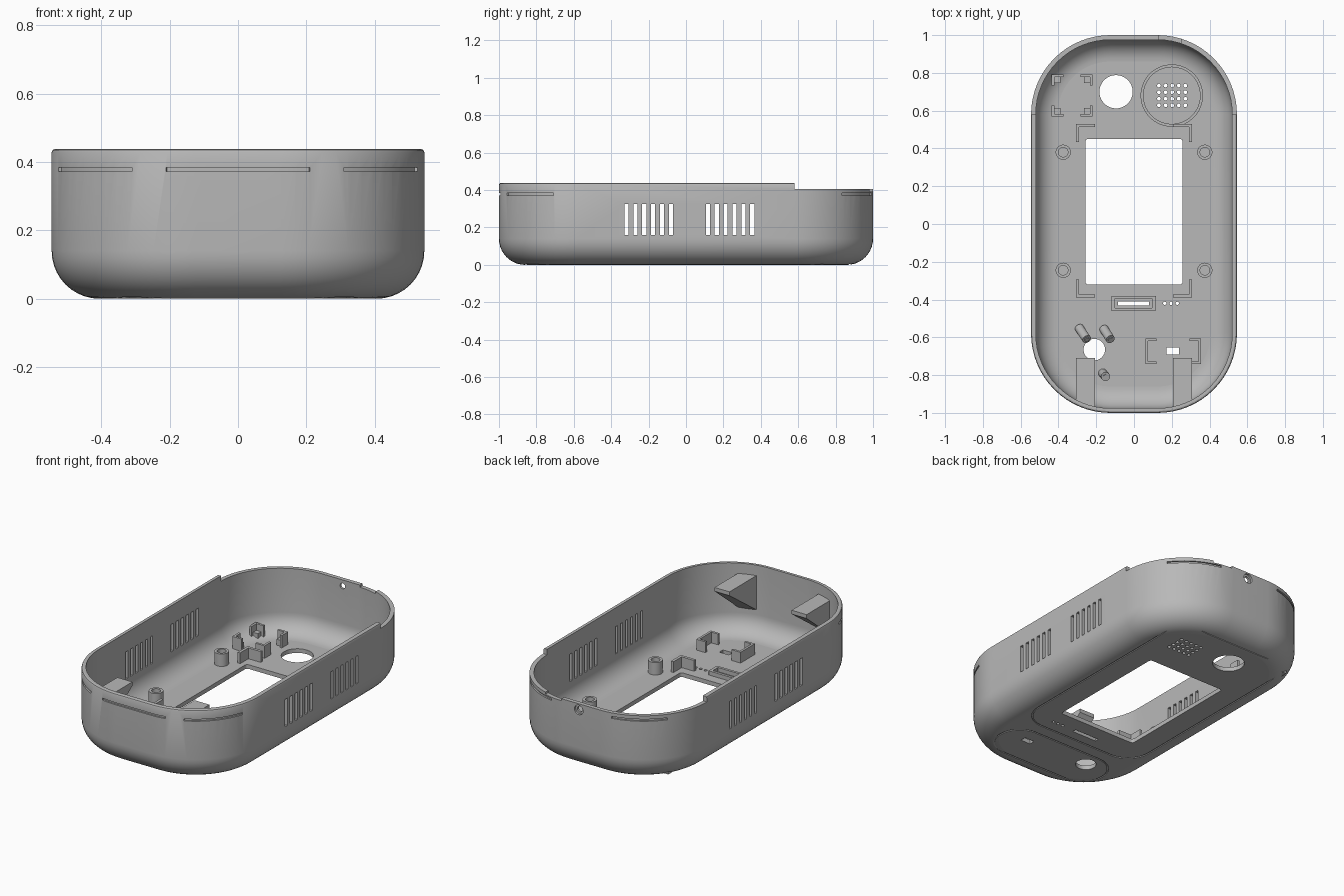
import bpy, bmesh
from math import sin, cos, pi, sqrt
from mathutils import Vector, Matrix

cube = bpy.data.objects.get("Cube")
if cube:
    bpy.data.objects.remove(cube, do_unlink=True)

grey = bpy.data.materials.new("matte_grey")
grey.use_nodes = True
grey.diffuse_color = (0.48, 0.48, 0.48, 1)
grey.node_tree.nodes["Principled BSDF"].inputs["Base Color"].default_value = (0.48, 0.48, 0.48, 1)

# Main dimensions
HX, HY, R, WALL, TOP, FILLET = 0.545, 1.0, 0.42, 0.025, 0.438, 0.14
FLOOR = 0.02


def finish(bm, name):
    bmesh.ops.recalc_face_normals(bm, faces=bm.faces)
    mesh = bpy.data.meshes.new(name)
    bm.to_mesh(mesh)
    bm.free()
    mesh.materials.append(grey)
    ob = bpy.data.objects.new(name, mesh)
    bpy.context.collection.objects.link(ob)
    return ob


def smooth(ob):
    bpy.ops.object.select_all(action='DESELECT')
    ob.select_set(True)
    bpy.context.view_layer.objects.active = ob
    bpy.ops.object.shade_smooth_by_angle(angle=0.6)
    for p in ob.data.polygons:
        if abs(p.normal.z) > 0.999:
            p.use_smooth = False


def loop(hx, hy, r, z, cy=0, cx=0, n=16):
    """Rounded rectangle outline."""
    pts = []
    for q, (sx, sy) in enumerate([(1, 1), (-1, 1), (-1, -1), (1, -1)]):
        for i in range(n + 1):
            a = (q + i / n) * pi / 2
            pts.append((cx + sx * (hx - r) + r * cos(a), cy + sy * (hy - r) + r * sin(a), z))
    return pts


def loft(bm, loops, cyclic=False):
    rings = [[bm.verts.new(p) for p in l] for l in loops]
    pairs = list(zip(rings, rings[1:])) + ([(rings[-1], rings[0])] if cyclic else [])
    for a, b in pairs:
        for i in range(len(a)):
            j = (i + 1) % len(a)
            bm.faces.new((a[i], a[j], b[j], b[i]))
    if not cyclic:
        bm.faces.new(rings[0])
        bm.faces.new(rings[-1])


def box(bm, x0, x1, y0, y1, z0, z1):
    m = Matrix.Translation(((x0 + x1) / 2, (y0 + y1) / 2, (z0 + z1) / 2))
    m = m @ Matrix.Diagonal((abs(x1 - x0), abs(y1 - y0), abs(z1 - z0), 1))
    bmesh.ops.create_cube(bm, size=1, matrix=m)


def rod(bm, a, b, r, seg=24):
    a, b = Vector(a), Vector(b)
    d = b - a
    m = Matrix.Translation((a + b) / 2) @ d.to_track_quat('Z', 'Y').to_matrix().to_4x4()
    bmesh.ops.create_cone(bm, cap_ends=True, segments=seg, radius1=r, radius2=r,
                          depth=d.length, matrix=m)


def tube(bm, x, y, ro, ri, z0, z1, n=10):
    loft(bm, [loop(r, r, r, z, y, x, n) for r, z in
              [(ro, z0), (ro, z1), (ri, z1), (ri, z0)]], True)


def clean(bm):
    bmesh.ops.remove_doubles(bm, verts=bm.verts, dist=1e-5)


def cut(ob, bm):
    clean(bm)
    tool = finish(bm, "cutter")
    tool.hide_render = True
    mod = ob.modifiers.new("cut", 'BOOLEAN')
    mod.operation, mod.solver, mod.object = 'DIFFERENCE', 'EXACT', tool
    bpy.context.view_layer.objects.active = ob
    bpy.ops.object.modifier_apply(modifier=mod.name)
    bpy.data.objects.remove(tool, do_unlink=True)


def rim_point(x, d):
    """Point on the end wall outline at x, offset outward by d."""
    cx = max(-(HX - R), min(HX - R, x))
    s = (x - cx) / R
    return cx + s * (R + d), HY - R + sqrt(1 - s * s) * (R + d)


def end_groove(bm, x0, x1, side):
    n, rings = 20, []
    for i in range(n + 1):
        x = x0 + (x1 - x0) * i / n
        (ax, ay), (bx, by) = rim_point(x, -0.01), rim_point(x, 0.03)
        rings.append([(ax, side * ay, 0.372), (bx, side * by, 0.372),
                      (bx, side * by, 0.384), (ax, side * ay, 0.384)])
    loft(bm, rings)


# Shell: one wall profile swept round the outline, filleted at the bottom
steps = [i / 10 * pi / 2 for i in range(11)]
profile = [(FILLET - FILLET * sin(a), FILLET - FILLET * cos(a)) for a in steps]
profile += [(0, TOP - 0.01), (0.003, TOP - 0.003), (0.01, TOP), (WALL, TOP)]
ri = FILLET - WALL
profile += [(FILLET - ri * sin(a), FILLET - ri * cos(a)) for a in reversed(steps)]
bm = bmesh.new()
loft(bm, [loop(HX - i, HY - i, R - i, z) for i, z in profile])
clean(bm)
shell = finish(bm, "shell")

# Lowered rear rim, side vents, end grooves and floor openings
bm = bmesh.new()
box(bm, -1, 1, 0.58, 1.2, 0.405, 0.6)
for start in (-0.318, 0.117):
    for i in range(6):
        y = start + i * 0.0475
        box(bm, -0.7, 0.7, y - 0.011, y + 0.011, 0.16, 0.325)
for a, b in [(0.31, 0.525), (-0.21, 0.21), (-0.525, -0.31)]:
    end_groove(bm, a, b, -1)
for a, b in [(0.2, 0.46), (-0.46, -0.2)]:
    end_groove(bm, a, b, 1)
loft(bm, [loop(0.258, 0.385, 0.015, z, 0.065, 0, 4) for z in (-0.1, 0.1)])
rod(bm, (-0.095, 0.7, -0.1), (-0.095, 0.7, 0.1), 0.088, 48)
rod(bm, (-0.21, -0.665, -0.1), (-0.21, -0.665, 0.1), 0.057, 32)
for i in range(5):
    for j in range(4):
        x, y = 0.132 + i * 0.035, 0.628 + j * 0.035
        rod(bm, (x, y, -0.1), (x, y, 0.1), 0.01, 12)
for x in (0.163, 0.196, 0.229):
    rod(bm, (x, -0.42, -0.1), (x, -0.42, 0.1), 0.009, 12)
box(bm, -0.085, 0.08, -0.432, -0.409, -0.1, 0.1)
box(bm, 0.173, 0.237, -0.69, -0.655, -0.1, 0.1)
cut(shell, bm)

# Fine outline grooves on the underside
bm = bmesh.new()
for hx, hy, r, cy in [(0.4, 0.69, 0.15, 0.19), (0.37, 0.145, 0.14, -0.715)]:
    loft(bm, [loop(hx - i, hy - i, r - i, z, cy) for i, z in
              [(0, -0.02), (0, 0.005), (0.008, 0.005), (0.008, -0.02)]], True)
cut(shell, bm)

# Counterbored hole and small rim notch in the rear wall
for y0, r in [(0.9, 0.017), (0.988, 0.029)]:
    bm = bmesh.new()
    rod(bm, (0.015, y0, 0.368), (0.015, 1.1, 0.368), r)
    cut(shell, bm)
bm = bmesh.new()
box(bm, 0.13, 0.25, 0.9, 1.1, 0.392, 0.6)
cut(shell, bm)
smooth(shell)

# Screw bosses
for y, end in [(0.38, "rear"), (-0.245, "front")]:
    for x, side in [(0.375, "left"), (-0.375, "right")]:
        bm = bmesh.new()
        tube(bm, x, y, 0.04, 0.025, FLOOR, 0.1)
        rod(bm, (x, y, FLOOR), (x, y, 0.04), 0.03)
        smooth(finish(bm, f"{end}_{side}_screw_boss"))

# Speaker ring
bm = bmesh.new()
tube(bm, 0.2, 0.68, 0.165, 0.15, FLOOR, 0.045, 16)
smooth(finish(bm, "speaker_ring"))


def corner(bm, x, y, sx, sy, lx, ly, t, h):
    box(bm, x, x + sx * lx, y, y + sy * t, FLOOR, h)
    box(bm, x, x + sx * t, y + sy * t, y + sy * ly, FLOOR, h)


# Window corner brackets, sensor corner brackets with small shelves
screen, sensor = bmesh.new(), bmesh.new()
for sx in (-1, 1):
    for sy in (-1, 1):
        corner(screen, -sx * 0.307, 0.07 - sy * 0.46, sx, sy, 0.1, 0.095, 0.017, 0.09)
        x, y = -0.328 - sx * 0.108, 0.68 - sy * 0.112
        corner(sensor, x, y, sx, sy, 0.062, 0.06, 0.014, 0.1)
        box(sensor, x + sx * 0.014, x + sx * 0.046, y + sy * 0.014, y + sy * 0.046, FLOOR, 0.06)
finish(screen, "screen_corner_brackets")
finish(sensor, "sensor_corner_brackets")

# Raised slot frame
bm = bmesh.new()
loft(bm, [loop(hx, hy, 0.002, z, -0.42, -0.002, 1) for hx, hy, z in
          [(0.118, 0.04, FLOOR), (0.118, 0.04, 0.05), (0.1, 0.024, 0.05), (0.1, 0.024, FLOOR)]], True)
finish(bm, "slot_frame")

# Facing brackets around the small switch opening
bm = bmesh.new()
for x, s in [(0.06, 1), (0.355, -1)]:
    corner(bm, x, -0.605, s, -1, 0.06, 0.068, 0.014, 0.09)
    corner(bm, x, -0.742, s, 1, 0.06, 0.07, 0.014, 0.09)
finish(bm, "switch_brackets")

# Leaning mounting posts
bm = bmesh.new()
for a, b in [((-0.29, -0.55), (-0.25, -0.61)), ((-0.16, -0.555), (-0.125, -0.61)),
             ((-0.165, -0.79), (-0.15, -0.808))]:
    base, tip = Vector((*a, FLOOR)), Vector((*b, 0.1))
    rod(bm, base, tip, 0.024)
    rod(bm, tip, tip + (tip - base).normalized() * 0.006, 0.013)
smooth(finish(bm, "mounting_posts"))

# Wedge supports on the front wall
for s, side in [(1, "left"), (-1, "right")]:
    bm = bmesh.new()
    rings = []
    for x in (0.207, 0.307):
        back = -rim_point(x, -0.013)[1]
        rings.append([(s * x, y, z) for y, z in
                      [(back, 0.375), (-0.71, 0.375), (-0.71, 0.352), (back, 0.16)]])
    loft(bm, rings)
    finish(bm, f"{side}_wedge_support")
